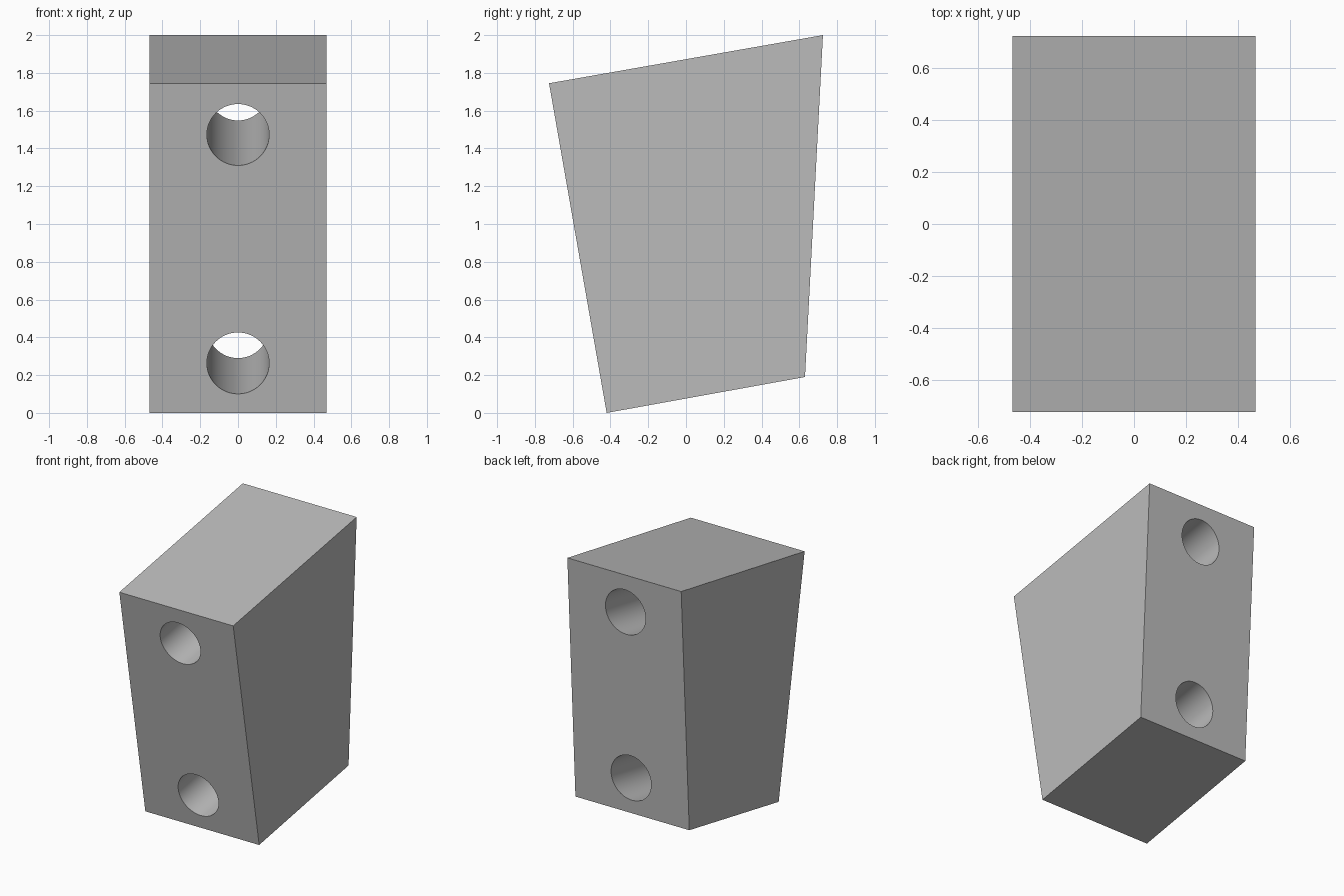
import bpy
import bmesh
from math import radians, sin, cos
from mathutils import Matrix, Vector

cube = bpy.data.objects.get("Cube")
if cube:
    bpy.data.objects.remove(cube, do_unlink=True)

HALF_WIDTH = 0.468
TILT = radians(10)
HOLE_RADIUS = 0.165
# Side profile as (y, z), and the hole centres on the front face
PROFILE = [(-0.42, 0.0), (0.63, 0.19), (0.725, 2.0), (-0.725, 1.745)]
HOLES = {"lower": (-0.467, 0.263), "upper": (-0.681, 1.472)}

grey = bpy.data.materials.new("plain grey")
grey.use_nodes = True
colour = (0.5, 0.5, 0.5, 1)
grey.diffuse_color = colour
grey.node_tree.nodes["Principled BSDF"].inputs["Base Color"].default_value = colour


def add_object(name, bm):
    bmesh.ops.recalc_face_normals(bm, faces=bm.faces)
    mesh = bpy.data.meshes.new(name)
    bm.to_mesh(mesh)
    bm.free()
    mesh.materials.append(grey)
    obj = bpy.data.objects.new(name, mesh)
    bpy.context.collection.objects.link(obj)
    return obj


# Tapered block: the side profile extruded across the width
bm = bmesh.new()
side = bm.faces.new([bm.verts.new((-HALF_WIDTH, y, z)) for y, z in PROFILE])
extruded = bmesh.ops.extrude_face_region(bm, geom=[side], use_keep_orig=True)
bmesh.ops.translate(bm, vec=(2 * HALF_WIDTH, 0, 0),
                    verts=[v for v in extruded["geom"] if isinstance(v, bmesh.types.BMVert)])
block = add_object("tapered_block", bm)

# Two parallel through holes, rising toward the back
axis = Vector((0, cos(TILT), sin(TILT)))
for name, (y, z) in HOLES.items():
    centre = Vector((0, y, z)) + axis * 0.6
    matrix = Matrix.Translation(centre) @ axis.to_track_quat("Z", "Y").to_matrix().to_4x4()
    bm = bmesh.new()
    bmesh.ops.create_cone(bm, cap_ends=True, segments=64, radius1=HOLE_RADIUS,
                          radius2=HOLE_RADIUS, depth=2.4, matrix=matrix)
    cutter = add_object(name + "_hole_cutter", bm)
    cutter.hide_render = True
    cutter.hide_set(True)
    cut = block.modifiers.new(name + "_hole", "BOOLEAN")
    cut.operation = "DIFFERENCE"
    cut.solver = "EXACT"
    cut.object = cutter

# Apply the cuts, remove the cutters, and smooth only the hole walls
bpy.context.view_layer.objects.active = block
block.select_set(True)
for name in HOLES:
    bpy.ops.object.modifier_apply(modifier=name + "_hole")
    bpy.data.objects.remove(bpy.data.objects[name + "_hole_cutter"], do_unlink=True)
bpy.ops.object.shade_smooth_by_angle(angle=radians(30))
